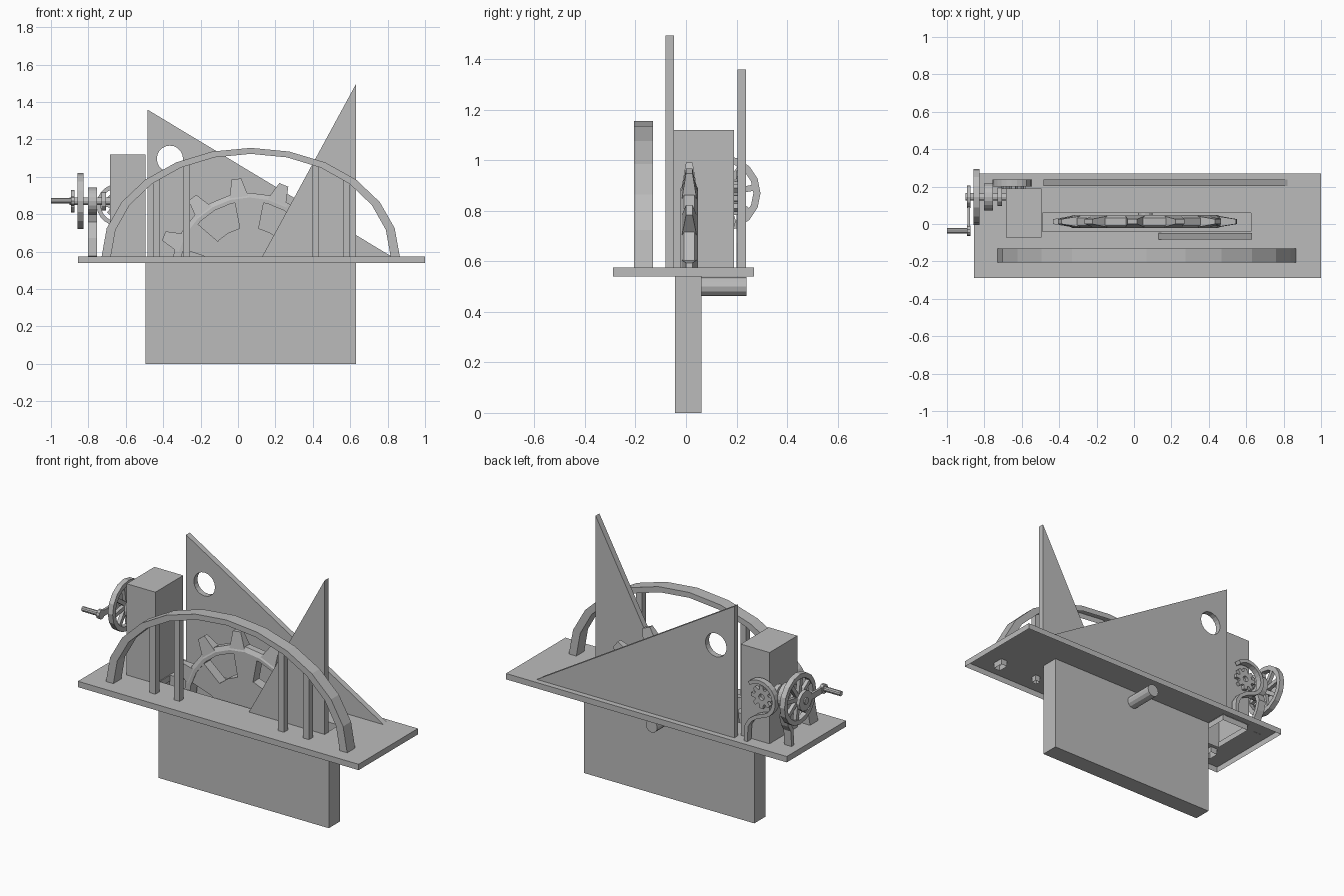
import bpy, bmesh, math
from mathutils import Vector

if "Cube" in bpy.data.objects:
    bpy.data.objects.remove(bpy.data.objects["Cube"])

grey = bpy.data.materials.new("plain_grey")
grey.diffuse_color = (0.5, 0.5, 0.5, 1)
grey.use_nodes = True
grey.node_tree.nodes["Principled BSDF"].inputs["Base Color"].default_value = grey.diffuse_color


def finish(name, bm, open_dir=None):
    """Turn a bmesh into an object; open_dir drops the faces that point that way."""
    bmesh.ops.remove_doubles(bm, verts=bm.verts, dist=1e-5)
    bmesh.ops.recalc_face_normals(bm, faces=bm.faces)
    if open_dir:
        d = Vector(open_dir)
        bmesh.ops.delete(bm, geom=[f for f in bm.faces if f.normal.dot(d) > 0.9], context='FACES')
    me = bpy.data.meshes.new(name)
    bm.to_mesh(me)
    bm.free()
    me.materials.append(grey)
    ob = bpy.data.objects.new(name, me)
    bpy.context.collection.objects.link(ob)
    return ob


def place(axis, u, v, h):
    return {'x': (h, u, v), 'y': (u, h, v), 'z': (u, v, h)}[axis]


def add_prism(bm, pts, axis, a, b):
    lo = [bm.verts.new(place(axis, u, v, a)) for u, v in pts]
    hi = [bm.verts.new(place(axis, u, v, b)) for u, v in pts]
    bm.faces.new(lo)
    bm.faces.new(hi[::-1])
    n = len(pts)
    for i in range(n):
        bm.faces.new((lo[i], lo[(i + 1) % n], hi[(i + 1) % n], hi[i]))


def prism(name, pts, axis, a, b, open_dir=None):
    bm = bmesh.new()
    add_prism(bm, pts, axis, a, b)
    return finish(name, bm, open_dir)


def rect(x0, x1, y0, y1):
    return [(x0, y0), (x1, y0), (x1, y1), (x0, y1)]


def circle(cu, cv, r, n=20):
    return [(cu + r * math.cos(2 * math.pi * i / n), cv + r * math.sin(2 * math.pi * i / n)) for i in range(n)]


def add_lathe(bm, cu, cv, profile, axis, n):
    """Closed (radius, height) cross-section swept around an axis."""
    rings = []
    for i in range(n):
        t = 2 * math.pi * i / n
        rings.append([bm.verts.new(place(axis, cu + r * math.cos(t), cv + r * math.sin(t), h)) for r, h in profile])
    m = len(profile)
    for i in range(n):
        p, q = rings[i], rings[(i + 1) % n]
        for j in range(m):
            bm.faces.new((p[j], p[(j + 1) % m], q[(j + 1) % m], q[j]))


def ribbon(path, w):
    """Outline of a strip of width w along a 2D path."""
    left, right = [], []
    for i, p in enumerate(path):
        a, b = Vector(path[max(i - 1, 0)]), Vector(path[min(i + 1, len(path) - 1)])
        d = (b - a).normalized() * w / 2
        left.append((p[0] - d.y, p[1] + d.x))
        right.append((p[0] + d.y, p[1] - d.x))
    return left + right[::-1]


def polar(cu, cv, r, deg):
    t = math.radians(deg)
    return (cu + r * math.cos(t), cv + r * math.sin(t))


def cut(ob, cutter):
    m = ob.modifiers.new("cut", 'BOOLEAN')
    m.operation, m.object, m.solver = 'DIFFERENCE', cutter, 'EXACT'
    me = bpy.data.meshes.new_from_object(ob.evaluated_get(bpy.context.evaluated_depsgraph_get()))
    ob.modifiers.clear()
    ob.data = me
    bpy.data.objects.remove(cutter)


TOP = 0.575
DOWN = (0, 0, -1)
poles = (-0.435, -0.275, 0.415, 0.58)

# platform: open-bottomed tray with holes beneath the hollow parts
plate = prism("platform", rect(-0.855, 1.0, -0.29, 0.27), 'z', 0.54, TOP)
bm = bmesh.new()
holes = [rect(-0.49, 0.625, -0.04, 0.06), rect(-0.68, -0.5, -0.07, 0.185),
         rect(-0.725, -0.68, -0.2, -0.135), rect(0.82, 0.862, -0.2, -0.135)]
holes += [rect(x - 0.016, x + 0.016, -0.183, -0.151) for x in poles]
for h in holes:
    add_prism(bm, h, 'z', 0.45, 0.7)
cut(plate, finish("hole_cutter", bm))
bm = bmesh.new()
bm.from_mesh(plate.data)
bmesh.ops.delete(bm, geom=[f for f in bm.faces if f.normal.z < -0.9], context='FACES')
bm.to_mesh(plate.data)
bm.free()

# well below the platform, and the tower block
prism("wheel_well", rect(-0.495, 0.63, -0.043, 0.062), 'z', 0, TOP - 0.002, (0, 0, 1))
prism("tower_block", rect(-0.685, -0.495, -0.073, 0.19), 'z', TOP - 0.002, 1.12, DOWN)

# triangular walls
back = prism("back_triangle", [(-0.485, TOP), (0.82, TOP), (-0.485, 1.36)], 'y', 0.203, 0.237)
cut(back, prism("round_cutter", circle(-0.364, 1.097, 0.07), 'y', 0.1, 0.3))
prism("front_triangle", [(0.13, TOP), (0.63, TOP), (0.63, 1.495)], 'y', -0.082, -0.047)

# arch and its poles
arc = [(math.cos(math.pi * i / 12), math.sin(math.pi * i / 12)) for i in range(13)]
outer = [(0.068 + 0.797 * c, TOP + 0.58 * s) for c, s in arc]
inner = [(0.068 + 0.748 * c, TOP + 0.548 * s) for c, s in arc]
prism("arch", outer + inner[::-1], 'y', -0.205, -0.13, DOWN)
for x in poles:
    z = TOP + 0.56 * math.sqrt(1 - ((x - 0.068) / 0.77) ** 2)
    prism("arch_pole", rect(x - 0.019, x + 0.019, -0.186, -0.148), 'z', TOP, z, DOWN)

# large cog wheel with six windows and twelve tapered teeth
GX, GZ, GY = 0.06, 0.5, 0.013
bm = bmesh.new()
add_lathe(bm, GX, GZ, [(0.37, GY - 0.034), (0.39, GY - 0.034), (0.415, GY - 0.02),
                       (0.415, GY + 0.02), (0.39, GY + 0.034), (0.37, GY + 0.034)], 'y', 24)
add_prism(bm, circle(GX, GZ, 0.23, 24), 'y', GY - 0.03, GY + 0.03)
for k in range(6):
    a = 90 + 60 * k
    add_prism(bm, [polar(GX, GZ, 0.2, a - 13), polar(GX, GZ, 0.38, a - 12),
                   polar(GX, GZ, 0.38, a + 12), polar(GX, GZ, 0.2, a + 13)], 'y', GY - 0.03, GY + 0.03)
for k in range(12):
    t = math.radians(8 + 30 * k)
    d, s = Vector((math.cos(t), math.sin(t))), Vector((-math.sin(t), math.cos(t)))
    quads = []
    for r, w, h in ((0.39, 0.052, 0.03), (0.493, 0.026, 0.013)):
        q = []
        for sw, sh in ((-1, -1), (1, -1), (1, 1), (-1, 1)):
            p = Vector((GX, GZ)) + d * r + s * w * sw
            q.append(bm.verts.new((p.x, GY + h * sh, p.y)))
        bm.faces.new(q)
        quads.append(q)
    for i in range(4):
        j = (i + 1) % 4
        bm.faces.new((quads[0][i], quads[0][j], quads[1][j], quads[1][i]))
finish("large_cog", bm)
prism("cog_axle", circle(GX, GZ, 0.038, 12), 'y', 0.0, 0.24)

# curled bracket and small cog on the back of the tower
path = [polar(-0.645, 0.85, 0.1, a) for a in range(50, 261, 15)]
path += [(-0.625, 0.735), (-0.59, 0.71), (-0.565, 0.67), (-0.56, TOP)]
prism("curled_bracket", ribbon(path, 0.022), 'y', 0.2, 0.237)
bm = bmesh.new()
add_lathe(bm, -0.645, 0.85, [(0.018, 0.188), (0.046, 0.188), (0.046, 0.21), (0.018, 0.21)], 'y', 16)
for k in range(8):
    a = 45 * k
    add_prism(bm, [polar(-0.645, 0.85, 0.04, a - 20), polar(-0.645, 0.85, 0.068, a - 9),
                   polar(-0.645, 0.85, 0.068, a + 9), polar(-0.645, 0.85, 0.04, a + 20)], 'y', 0.188, 0.21)
finish("small_cog", bm)

# hand wheel on its stand
WY, WZ = 0.145, 0.87
prism("wheel_shaft", circle(WY, WZ, 0.02, 12), 'x', -0.9, -0.68)
prism("shaft_collar", circle(WY, WZ, 0.05, 12), 'x', -0.73, -0.705)
prism("stand_bearing", circle(WY, WZ, 0.072), 'x', -0.803, -0.755)
prism("stand_stem", ribbon([(0.16, 0.83), (0.185, 0.76), (0.17, 0.71), (0.145, 0.67), (0.138, TOP)], 0.025),
      'x', -0.803, -0.755)
bm = bmesh.new()
add_lathe(bm, WY, WZ, [(0.122, -0.857), (0.15, -0.857), (0.15, -0.825), (0.122, -0.825)], 'x', 16)
for k in range(8):
    t = math.radians(45 * k + 10)
    d, s = Vector((math.cos(t), math.sin(t))), Vector((-math.sin(t), math.cos(t))) * 0.012
    c = Vector((WY, WZ))
    add_prism(bm, [tuple(c + s), tuple(c + d * 0.13 + s), tuple(c + d * 0.13 - s), tuple(c - s)], 'x', -0.852, -0.83)
finish("hand_wheel", bm)

# crank disc, arm and handle
prism("crank_disc", circle(WY, WZ, 0.06, 12), 'x', -0.893, -0.873)
prism("crank_arm", rect(-0.04, WY, WZ - 0.018, WZ + 0.018), 'x', -0.89, -0.876)
prism("handle_collar", circle(-0.037, 0.872, 0.028, 10), 'x', -0.893, -0.873)
prism("handle_rod", circle(-0.037, 0.872, 0.015, 10), 'x', -1.0, -0.873)
